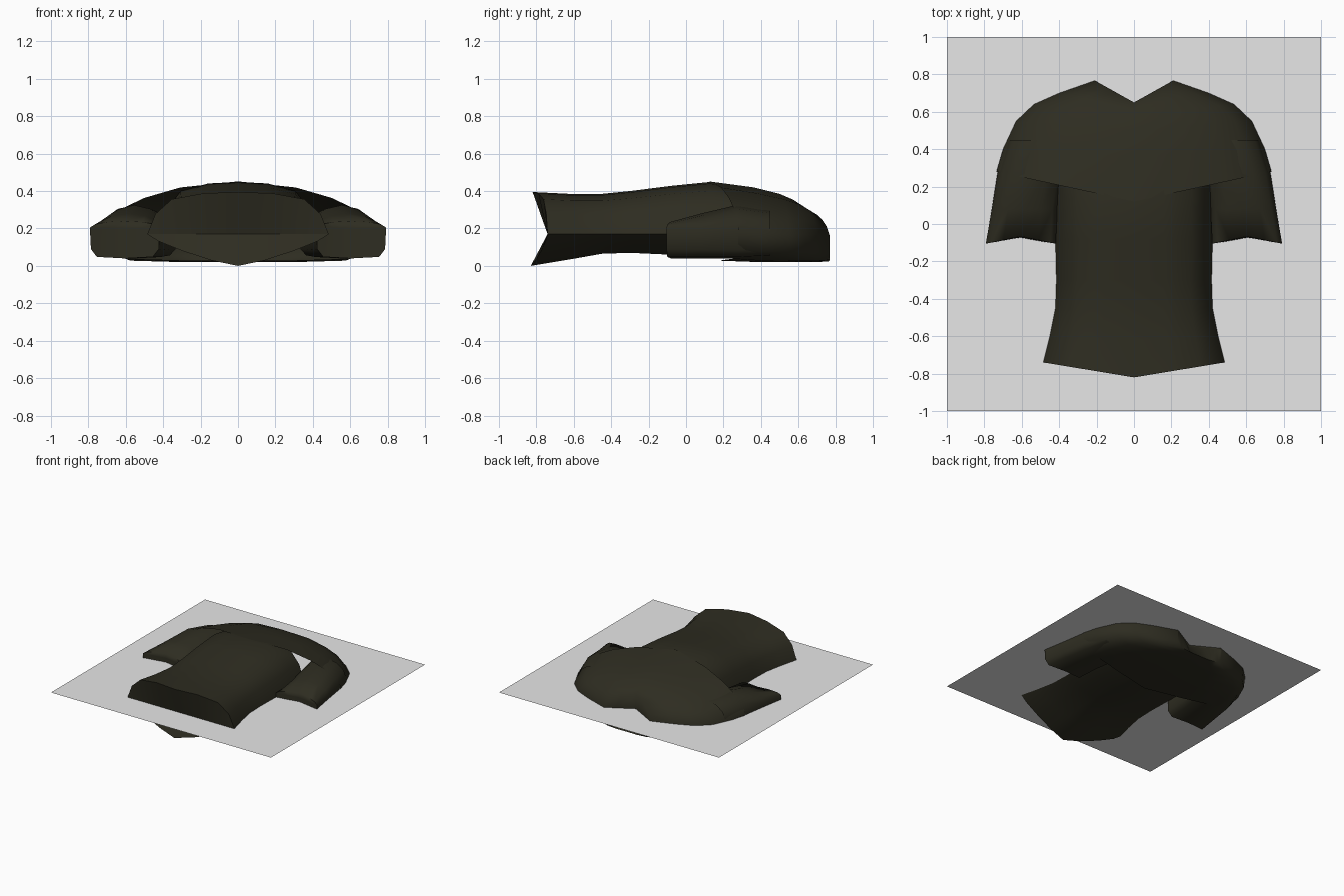
import bpy, bmesh, math

if "Cube" in bpy.data.objects:
    bpy.data.objects.remove(bpy.data.objects["Cube"])


def material(name, rgb):
    m = bpy.data.materials.new(name)
    m.diffuse_color = (*rgb, 1)
    m.use_nodes = True
    m.node_tree.nodes["Principled BSDF"].inputs["Base Color"].default_value = m.diffuse_color
    return m


CLOTH = material("dark olive cloth", (0.027, 0.0255, 0.015))
GREY = material("light grey", (0.8, 0.8, 0.8))

# half cross-sections: (fraction of half width, fraction of height above / below the side seam)
BODY_TOP = [(0, 1), (.38, .97), (.73, .83), (.91, .48)]
BODY_BOT = [(.88, .22), (.62, .52), (.3, .82), (0, 1)]
YOKE_TOP = [(0, 1), (.42, .87), (.68, .65), (.86, .4)]
YOKE_BOT = [(.98, .65), (.82, .95), (.42, 1), (0, 1)]
SLEEVE_TOP = [(0, 1), (.5, .85), (.85, .5)]
SLEEVE_BOT = [(.97, .7), (.8, .95), (0, 1)]


def loft(name, rings, top, bot, cap, cap_y, side=1):
    """Cloth tube along y. Ring: centre y, side shift, back y, half width, top, seam, bottom, centre x.
    The ring numbered cap is closed by a wall folded at seam height, at y = cap_y (centre, side)."""
    bm = bmesh.new()
    half = [(f, h, 1) for f, h in top] + [(1, 0, 1)] + [(f, h, -1) for f, h in bot]
    full = half + [(-f, h, s) for f, h, s in half[-2:0:-1]]
    n = len(full)
    loops = []
    for y0, k, yb, w, zt, zm, zb, cx in rings:
        loop = []
        for f, h, s in full:
            a = abs(f)
            y = y0 + k * a if s > 0 else yb + (y0 + k - yb) * a
            z = zm + (zt - zm) * h if s > 0 else zm - (zm - zb) * h
            loop.append(bm.verts.new((side * (cx + f * w), y, z)))
        loops.append(loop)
    for a, b in zip(loops, loops[1:]):
        for i in range(n):
            j = (i + 1) % n
            bm.faces.new((a[i], a[j], b[j], b[i]))
    # wall across the opening
    end, zm = loops[cap], rings[cap][5]
    c, e = cap_y
    fold = []
    for v, (f, h, s) in zip(end, full):
        flat = abs(f) == 1
        fold.append(v if flat else bm.verts.new((v.co.x, c + (e - c) * abs(f), zm)))
    for i in range(n):
        j = (i + 1) % n
        face = [end[i], end[j]] + [q for q, v in ((fold[j], end[j]), (fold[i], end[i])) if q is not v]
        bm.faces.new(face)
    bmesh.ops.recalc_face_normals(bm, faces=bm.faces)
    return finish(name, bm, CLOTH)


def finish(name, bm, mat):
    me = bpy.data.meshes.new(name)
    bm.to_mesh(me)
    bm.free()
    me.materials.append(mat)
    ob = bpy.data.objects.new(name, me)
    bpy.context.collection.objects.link(ob)
    bpy.ops.object.select_all(action='DESELECT')
    ob.select_set(True)
    bpy.context.view_layer.objects.active = ob
    bpy.ops.object.shade_smooth_by_angle(angle=math.radians(75))
    return ob


# torso, hem folded inwards
loft("shirt_body", [
    (-.82, .08, -.83, .485, .395, .17, .0, 0),
    (-.62, .02, -.62, .45, .385, .17, .035, 0),
    (-.45, 0, -.45, .42, .385, .17, .065, 0),
    (-.30, 0, -.30, .415, .40, .17, .07, 0),
    (-.08, 0, -.08, .42, .428, .17, .06, 0),
    (.13, 0, .13, .42, .449, .17, .05, 0),
    (.25, 0, .25, .42, .425, .17, .05, 0),
], BODY_TOP, BODY_BOT, 0, (-.74, -.74))

# shoulders overhanging the sleeves, notched at the neck
loft("shirt_shoulders", [
    (.12, .16, .12, .735, .452, .20, .03, 0),
    (.36, .04, .40, .70, .42, .18, .02, 0),
    (.50, .05, .55, .63, .385, .17, .02, 0),
    (.57, .07, .64, .535, .355, .17, .02, 0),
    (.61, .09, .70, .40, .325, .17, .02, 0),
    (.65, .12, .765, .215, .29, .16, .025, 0),
], YOKE_TOP, YOKE_BOT, -1, (.65, .77))

# short sleeves with closed cuffs
for label, side in (("right", 1), ("left", -1)):
    loft(label + "_sleeve", [
        (.45, 0, .45, .17, .30, .18, .05, .50),
        (.27, 0, .27, .175, .325, .19, .04, .555),
        (.08, 0, .08, .175, .28, .20, .04, .585),
        (-.065, -.04, -.08, .187, .24, .205, .04, .605),
    ], SLEEVE_TOP, SLEEVE_BOT, -1, (-.07, -.105), side)

# flat square sheet running through the shirt
bm = bmesh.new()
bmesh.ops.create_grid(bm, x_segments=1, y_segments=1, size=1)
for v in bm.verts:
    v.co.z = .17
finish("flat_sheet", bm, GREY)
